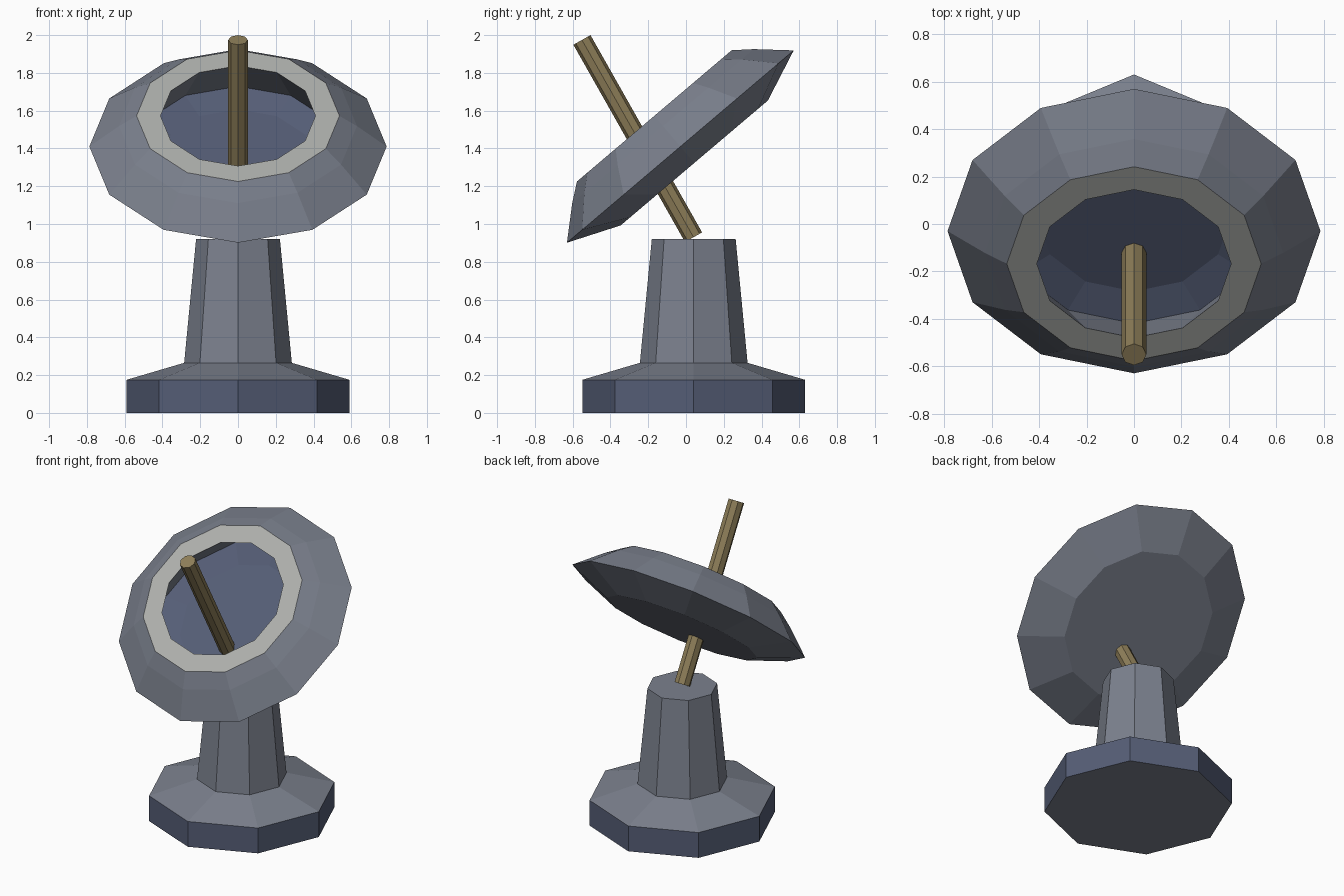
import bpy, bmesh
from math import sin, cos, pi, radians

if "Cube" in bpy.data.objects:
    bpy.data.objects.remove(bpy.data.objects["Cube"])


def material(name, r, g, b):
    m = bpy.data.materials.new(name)
    m.diffuse_color = (r, g, b, 1)
    m.use_nodes = True
    m.node_tree.nodes["Principled BSDF"].inputs["Base Color"].default_value = m.diffuse_color
    return m


slate = material("slate", 0.20, 0.22, 0.27)
navy = material("navy", 0.09, 0.11, 0.18)
pale = material("pale_grey", 0.42, 0.43, 0.41)
brass = material("brass", 0.27, 0.21, 0.10)


def lathe(name, profile, sides, location, tilt, materials, bands):
    """Revolve (radius, height) points; bands gives the material slot of
    the start cap, each strip in turn, and the end cap."""
    bm = bmesh.new()
    rings = [[bm.verts.new((r * cos(2 * pi * k / sides), r * sin(2 * pi * k / sides), h))
              for k in range(sides)] for r, h in profile]
    bm.faces.new(rings[0][::-1]).material_index = bands[0]
    for lower, upper, slot in zip(rings, rings[1:], bands[1:]):
        for k in range(sides):
            j = (k + 1) % sides
            face = bm.faces.new((lower[k], lower[j], upper[j], upper[k]))
            face.material_index = slot
    bm.faces.new(rings[-1]).material_index = bands[-1]
    bmesh.ops.recalc_face_normals(bm, faces=bm.faces)
    mesh = bpy.data.meshes.new(name)
    bm.to_mesh(mesh)
    bm.free()
    for m in materials:
        mesh.materials.append(m)
    obj = bpy.data.objects.new(name, mesh)
    obj.location = location
    obj.rotation_euler = (radians(tilt), 0, 0)
    bpy.context.collection.objects.link(obj)
    return obj


# Octagonal foot with sloped top and tapered column
lathe("pedestal", [(0.59, 0), (0.59, 0.175), (0.285, 0.265), (0.222, 0.92)],
      8, (0, 0.041, 0), 0, [slate, navy], [0, 1, 0, 0, 0])

# Hollow tilted dish: back, rim, front shoulder, flat pale ring, inner bowl
lathe("dish", [(0.511, -0.114), (0.787, 0), (0.63, 0.142), (0.537, 0.213),
               (0.41, 0.213), (0.558, -0.055), (0.41, -0.09)],
      12, (0, -0.03, 1.41), 40.3, [slate, navy, pale], [0, 0, 0, 0, 2, 0, 1, 1])

# Rod running through the dish down to the column
lathe("feed_rod", [(0.052, 0), (0.052, 1.2)],
      8, (0, 0.04, 0.93), 29.5, [brass], [0, 0, 0])
